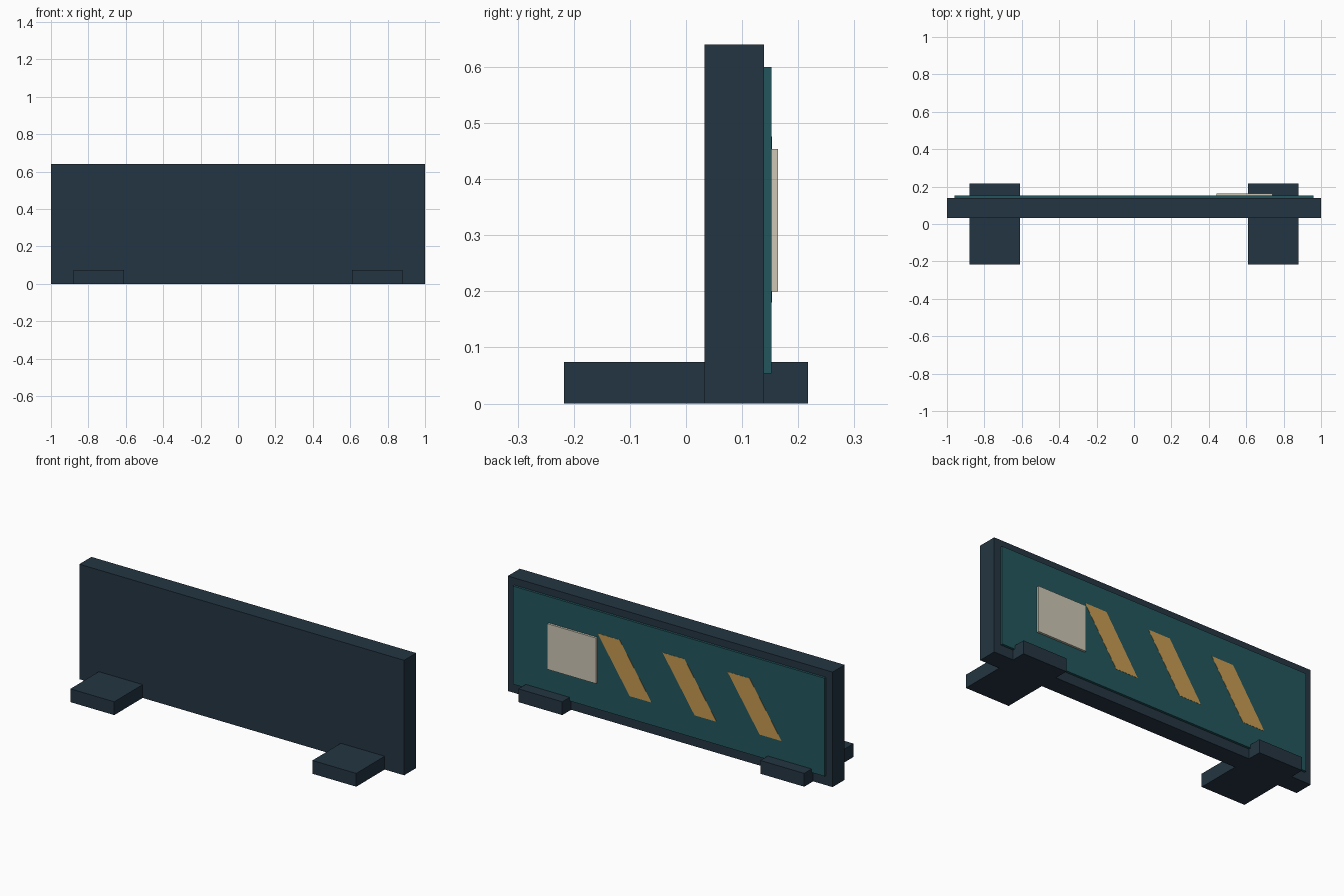
import bpy
import bmesh
from mathutils import Vector

cube = bpy.data.objects.get("Cube")
if cube:
    bpy.data.objects.remove(cube, do_unlink=True)


def material(name, hex_colour):
    srgb = [int(hex_colour[i:i + 2], 16) / 255 for i in (0, 2, 4)]
    colour = [((c + 0.055) / 1.055) ** 2.4 for c in srgb] + [1]
    mat = bpy.data.materials.new(name)
    mat.use_nodes = True
    mat.diffuse_color = colour
    mat.node_tree.nodes["Principled BSDF"].inputs["Base Color"].default_value = colour
    return mat


def prism(name, outline, y0, y1, mat):
    """Extrude an outline of (x, z) points from y0 to y1."""
    bm = bmesh.new()
    face = bm.faces.new([bm.verts.new((x, y0, z)) for x, z in outline])
    extruded = bmesh.ops.extrude_face_region(bm, geom=[face])["geom"]
    moved = [v for v in extruded if isinstance(v, bmesh.types.BMVert)]
    bmesh.ops.translate(bm, verts=moved, vec=Vector((0, y1 - y0, 0)))
    bmesh.ops.recalc_face_normals(bm, faces=bm.faces)
    mesh = bpy.data.meshes.new(name)
    bm.to_mesh(mesh)
    bm.free()
    mesh.materials.append(mat)
    obj = bpy.data.objects.new(name, mesh)
    bpy.context.collection.objects.link(obj)
    return obj


def box(name, x, y, z, mat):
    outline = [(x[0], z[0]), (x[1], z[0]), (x[1], z[1]), (x[0], z[1])]
    return prism(name, outline, y[0], y[1], mat)


navy = material("dark navy", "243542")
teal = material("deep teal", "22565D")
cream = material("warm cream", "CDC7B5")
amber = material("amber", "C89B52")

# Upright board with a raised panel and a blank plate on its back
box("board", (-1, 1), (0.033, 0.139), (0, 0.64), navy)
box("back_panel", (-0.96, 0.96), (0.139, 0.152), (0.054, 0.6), teal)
box("plate", (0.44, 0.74), (0.152, 0.164), (0.2, 0.454), cream)

# Feet under both ends
for side, sign in (("left", 1), ("right", -1)):
    box(side + "_foot", sorted((sign * 0.61, sign * 0.88)),
        (-0.217, 0.217), (0, 0.074), navy)

# Slanted stripes painted on the panel
for i in range(3):
    top = 0.437 - 0.4 * i
    low = top - 0.197
    prism(f"stripe_{i + 1}",
          [(top, 0.476), (top - 0.135, 0.476), (low - 0.135, 0.18), (low, 0.18)],
          0.1515, 0.153, amber)
